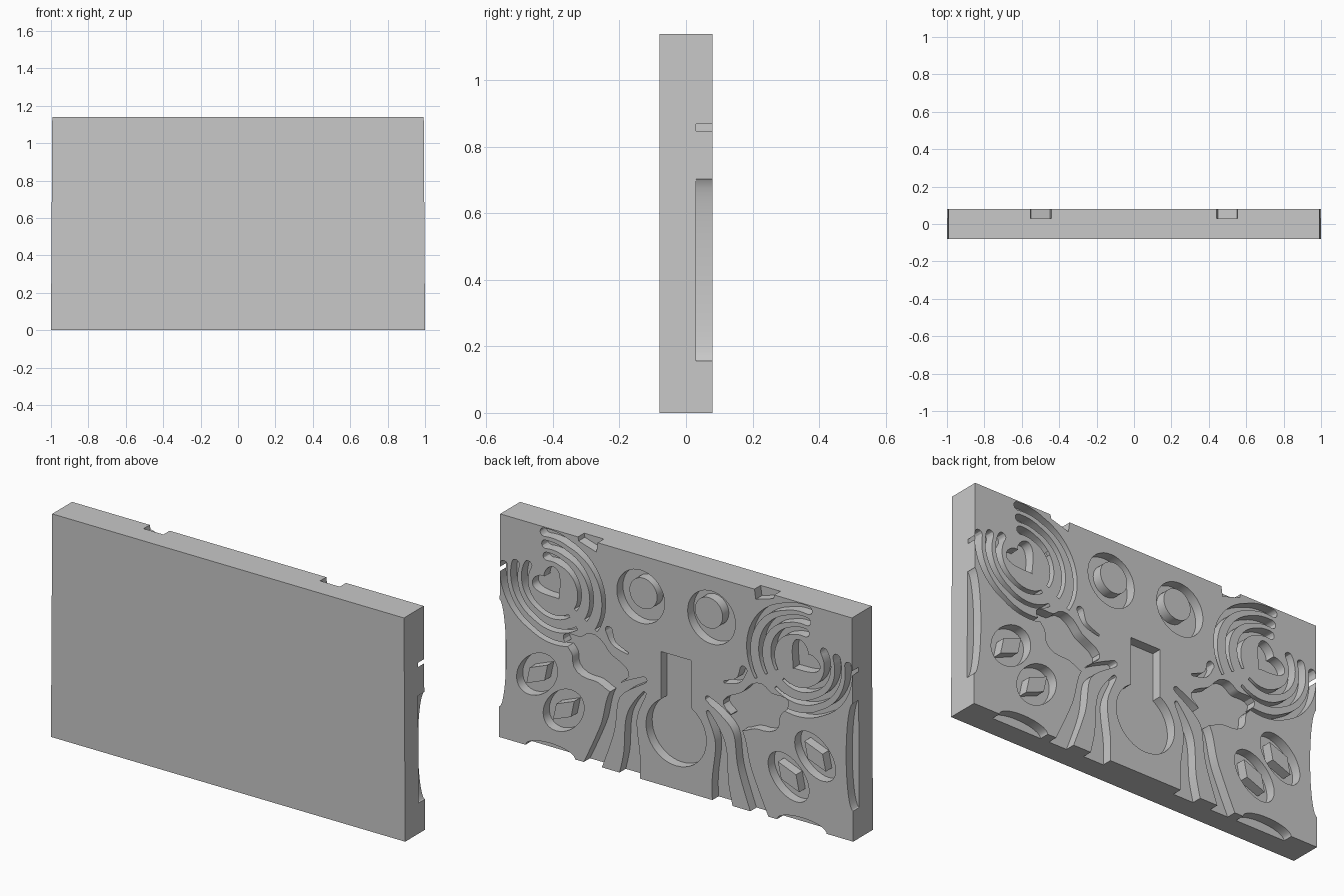
import bpy, bmesh, math
from mathutils import Vector, Matrix

old = bpy.data.objects.get("Cube")
if old:
    bpy.data.objects.remove(old, do_unlink=True)

HEIGHT, BACK, FLOOR, OUTSIDE = 1.14, 0.08, 0.03, 0.15

stone = bpy.data.materials.new("plain grey")
stone.use_nodes = True
grey = (0.58, 0.58, 0.58, 1)
stone.diffuse_color = grey
stone.node_tree.nodes["Principled BSDF"].inputs["Base Color"].default_value = grey


def angles(start, end, count):
    """Evenly spaced angles, given in degrees."""
    return [math.radians(start + (end - start) * k / count) for k in range(count + 1)]


def rounded(x, z, rx, rz, tilt=0, lobes=0, wave=0):
    """Tilted ellipse, with a wavy rim if it has lobes."""
    turn = Matrix.Rotation(math.radians(tilt), 2)
    outline = []
    for a in angles(0, 360, 40)[:-1]:
        reach = 1 + wave * math.cos(lobes * a)
        outline.append(Vector((x, z)) + turn @ Vector((rx * math.cos(a), rz * math.sin(a))) * reach)
    return outline


def heart(x, z, size, tilt):
    turn = Matrix.Rotation(math.radians(tilt), 2)
    outline = []
    for a in angles(0, 360, 40)[:-1]:
        rise = 0.8 * math.cos(a) - 0.3 * math.cos(2 * a) - 0.1 * math.cos(3 * a)
        outline.append(Vector((x, z)) + turn @ Vector((math.sin(a) ** 3, rise)) * size)
    return outline


def fan_line(radius, start, end):
    """Arc round the heart that bulges towards the lower middle of the panel."""
    line = []
    for a in angles(start, end, 24):
        bulge = 1 + 0.15 * max(0, math.cos(a - math.radians(205)))
        line.append(Vector((0.71 + radius * bulge * math.cos(a), 0.85 + radius * bulge * math.sin(a))))
    return line


def stem_line(points):
    """Flowing line through a few points."""
    points = [Vector(p) for p in points]
    points = [points[0]] + points + [points[-1]]
    line = []
    for before, a, b, after in zip(points, points[1:], points[2:], points[3:]):
        pull_a, pull_b = (b - before) / 6, (after - a) / 6
        for k in range(8):
            t = k / 8
            u = 1 - t
            line.append(a * u ** 3 + (a + pull_a) * 3 * u * u * t
                        + (b - pull_b) * 3 * u * t * t + b * t ** 3)
    return line + [points[-1]]


def stroke(line, start, end):
    """Outline round a line with a rounded start, its width running from start to end."""
    left, right = [], []
    last = len(line) - 1
    for i, q in enumerate(line):
        along = (line[min(i + 1, last)] - line[max(i - 1, 0)]).normalized()
        side = Vector((-along.y, along.x)) * (start + (end - start) * i / last) / 2
        left.append(q + side)
        right.append(q - side)
    middle, arm = line[0], left[0] - line[0]
    cap = [middle + Matrix.Rotation(a, 2) @ arm for a in angles(0, 180, 6)[1:-1]]
    return cap + right + left[::-1]


def prism(name, outline, inner, outer, sides=(1, -1)):
    """Outline in x and z pushed through y, with a mirrored copy."""
    bm = bmesh.new()
    for sign in sides:
        face = bm.faces.new([bm.verts.new((sign * x, inner, z)) for x, z in outline])
        new = bmesh.ops.extrude_face_region(bm, geom=[face])["geom"]
        bmesh.ops.translate(bm, verts=[v for v in new if isinstance(v, bmesh.types.BMVert)],
                            vec=(0, outer - inner, 0))
    bmesh.ops.recalc_face_normals(bm, faces=bm.faces)
    mesh = bpy.data.meshes.new(name)
    bm.to_mesh(mesh)
    bm.free()
    mesh.materials.append(stone)
    obj = bpy.data.objects.new(name, mesh)
    bpy.context.collection.objects.link(obj)
    return obj


# Slab, a touch narrower at the top
panel = prism("panel", [(-1, 0), (1, 0), (0.993, HEIGHT), (-0.993, HEIGHT)], -BACK, BACK, sides=(1,))
bpy.context.view_layer.objects.active = panel


def carve(name, outline, sides=(1, -1)):
    """Sink an outline into the back of the slab."""
    cutter = prism(name + "_cutter", outline, FLOOR, OUTSIDE, sides)
    cutter.hide_render = True
    cut = panel.modifiers.new(name, "BOOLEAN")
    cut.operation, cut.solver, cut.object = "DIFFERENCE", "EXACT", cutter
    bpy.ops.object.modifier_apply(modifier=cut.name)
    bpy.data.objects.remove(cutter, do_unlink=True)


# Hearts and the fanned grooves round them
carve("heart", heart(0.72, 0.86, 0.09, -42))
for radius, low_start in ((0.265, 8), (0.205, 17), (0.145, 30)):
    carve("upper_groove", stroke(fan_line(radius, 82, 212), 0.042, 0.015))
    carve("lower_groove", stroke(fan_line(radius, low_start, -130), 0.042, 0.015))
carve("top_notch", [(0.43, HEIGHT + BACK), (0.57, HEIGHT + BACK), (0.55, 1.12), (0.45, 1.09)])

# Rings, wavy flowers and curls
carve("ring", rounded(0.2, 0.93, 0.135, 0.135))
carve("flower", rounded(0.45, 0.53, 0.18, 0.11, tilt=25, lobes=5, wave=0.14))
carve("curl", stroke(stem_line([(0.38, 0.71), (0.35, 0.65), (0.27, 0.62)]), 0.04, 0.01))

# Leaves holding the studs
for x, z in ((0.785, 0.378), (0.635, 0.233)):
    carve("leaf", rounded(x, z, 0.135, 0.092, tilt=135))

# Sweeping stems
carve("outer_stem", stroke(stem_line([(0.18, 0.51), (0.34, 0.4), (0.39, 0.2), (0.49, -0.05)]), 0.03, 0.1))
carve("inner_stem", stroke(stem_line([(0.18, 0.44), (0.25, 0.3), (0.25, 0.1), (0.27, -0.06)]), 0.02, 0.13))

# Edge hollows
carve("side_hollow", rounded(1, 0.43, 0.04, 0.275))
carve("bottom_hollow", rounded(0.71, 0, 0.14, 0.045))

# Keyhole in the middle
bulb = [(0.17 * math.cos(a), 0.29 + 0.17 * math.sin(a)) for a in angles(120, 420, 36)]
carve("keyhole", bulb + [(0.085, 0.68), (-0.085, 0.68)], sides=(1,))

# Raised parts inside the carvings
raised = [prism("ring_disc", rounded(0.185, 0.95, 0.078, 0.078), FLOOR / 2, BACK)]
long_way, short_way = Vector((0.06, -0.062)), Vector((0.042, 0.022))
for name, x, z in (("side_stud", 0.785, 0.378), ("lower_stud", 0.635, 0.233)):
    raised.append(prism(name, [Vector((x, z)) + c for c in (long_way, short_way, -long_way, -short_way)],
                        FLOOR / 2, BACK))

# Smooth curved walls, sharp rims
bpy.ops.object.select_all(action="DESELECT")
for obj in [panel] + raised:
    obj.select_set(True)
bpy.ops.object.shade_smooth_by_angle(angle=math.radians(30))
